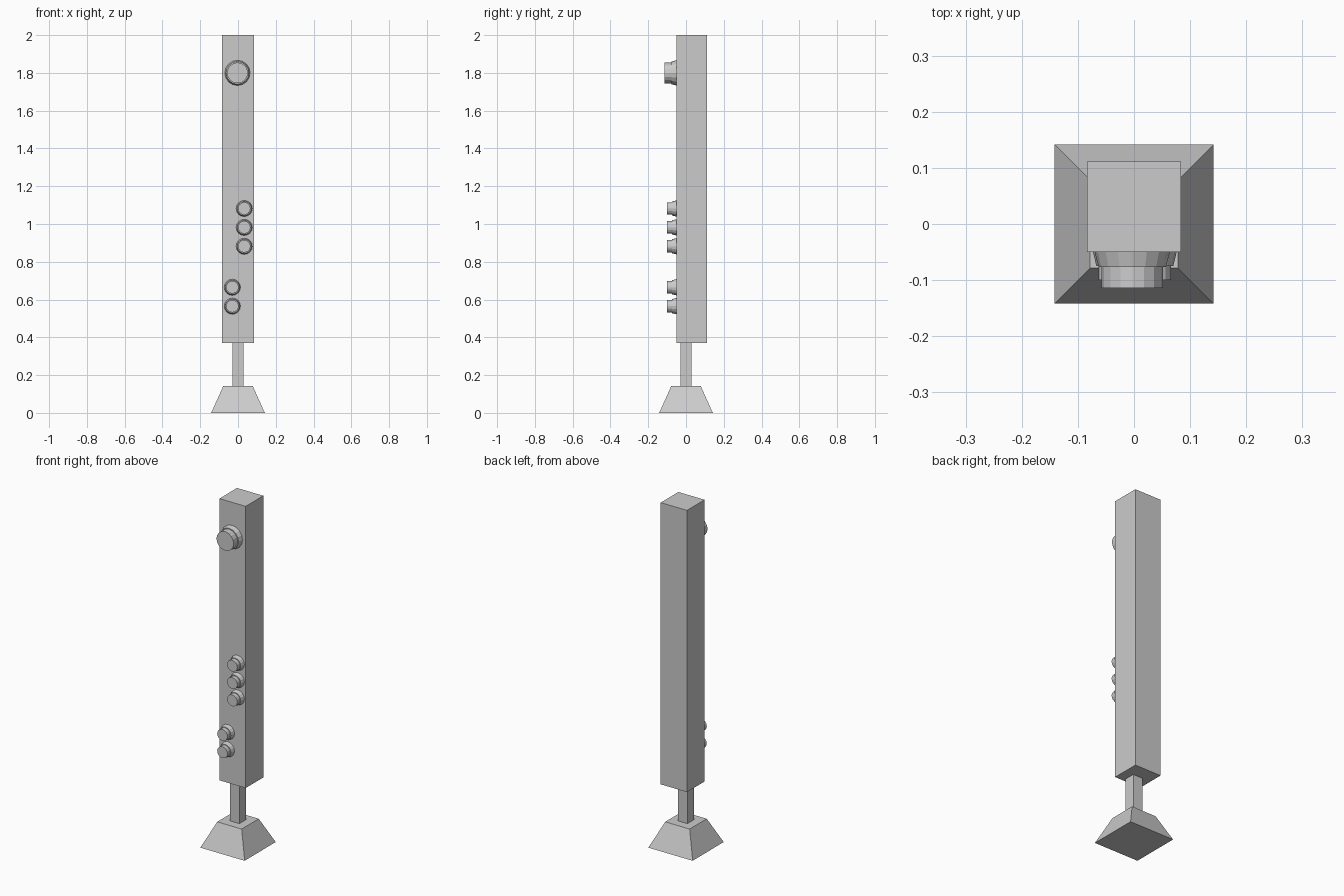
import bpy, bmesh, math
from mathutils import Matrix

if "Cube" in bpy.data.objects:
    bpy.data.objects.remove(bpy.data.objects["Cube"])

grey = bpy.data.materials.new("plain grey")
grey.diffuse_color = (0.6, 0.6, 0.6, 1)
grey.use_nodes = True
grey.node_tree.nodes["Principled BSDF"].inputs["Base Color"].default_value = grey.diffuse_color


def finish(name, bm):
    mesh = bpy.data.meshes.new(name)
    bmesh.ops.recalc_face_normals(bm, faces=bm.faces)
    bm.to_mesh(mesh)
    bm.free()
    mesh.materials.append(grey)
    obj = bpy.data.objects.new(name, mesh)
    bpy.context.collection.objects.link(obj)


def block(name, half_x, y0, y1, z0, z1, taper=1.0):
    """Box whose top is scaled by taper."""
    bm = bmesh.new()
    bmesh.ops.create_cube(bm, size=1)
    for v in bm.verts:
        s = taper if v.co.z > 0 else 1.0
        v.co.x *= 2 * half_x * s
        v.co.y = (y0 + y1) / 2 + v.co.y * (y1 - y0) * s
        v.co.z = z1 if v.co.z > 0 else z0
    finish(name, bm)


def disc(name, x, z, y_back, y_front, r_back, r_front, sides=16):
    """Round part standing out of the front face."""
    bm = bmesh.new()
    place = Matrix.Translation((x, (y_back + y_front) / 2, z)) @ Matrix.Rotation(math.pi / 2, 4, 'X')
    bmesh.ops.create_cone(bm, cap_ends=True, segments=sides, radius1=r_back, radius2=r_front,
                          depth=y_back - y_front, matrix=place)
    finish(name, bm)


# Foot, stem and tall body
block("foot", 0.142, -0.142, 0.142, 0, 0.142, taper=0.55)
block("stem", 0.03, -0.03, 0.03, 0.142, 0.37)
block("body", 0.084, -0.05, 0.111, 0.37, 2.0)

# Large knob near the top
disc("large_collar", -0.003, 1.80, -0.05, -0.077, 0.067, 0.060)
disc("large_knob", -0.003, 1.80, -0.077, -0.114, 0.055, 0.055)

# Small knobs: three on the right, two on the left
for x, heights in ((0.033, (1.082, 0.982, 0.882)), (-0.03, (0.665, 0.565))):
    for z in heights:
        disc("small_collar", x, z, -0.05, -0.075, 0.043, 0.037)
        disc("small_knob", x, z, -0.075, -0.1, 0.033, 0.033)
